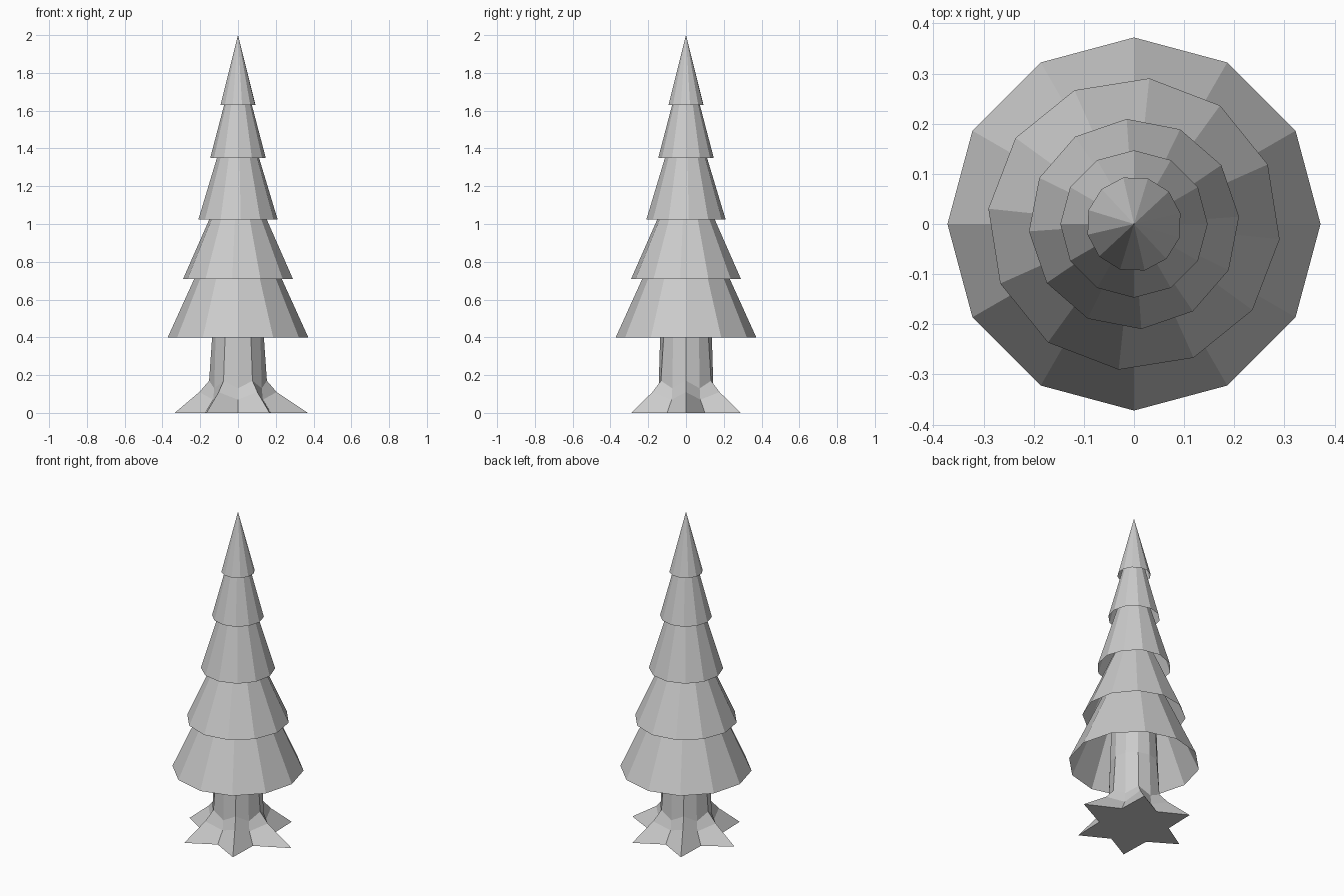
import bpy, bmesh
from math import sin, cos, radians

if "Cube" in bpy.data.objects:
    bpy.data.objects.remove(bpy.data.objects["Cube"])

SIDES = 12


def finish(bm, name):
    bmesh.ops.recalc_face_normals(bm, faces=bm.faces)
    mesh = bpy.data.meshes.new(name)
    bm.to_mesh(mesh)
    bm.free()
    obj = bpy.data.objects.new(name, mesh)
    bpy.context.collection.objects.link(obj)
    return obj


def foliage(name, z, radius, apex, turn):
    """Hollow cone, open underneath."""
    bm = bmesh.new()
    tip = bm.verts.new((0, 0, apex))
    rim = [bm.verts.new((radius * cos(radians(turn + 30 * i)),
                         radius * sin(radians(turn + 30 * i)), z)) for i in range(SIDES)]
    for i in range(SIDES):
        bm.faces.new((rim[i], rim[(i + 1) % SIDES], tip))
    return finish(bm, name)


# Foliage tiers, bottom to top: rim height, rim radius, apex height, rotation
tiers = [(0.40, 0.372, 1.22, 0), (0.71, 0.292, 1.37, -6), (1.025, 0.21, 1.72, 4),
         (1.35, 0.147, 1.91, 0), (1.63, 0.095, 2.0, 13)]
for n, tier in enumerate(tiers, 1):
    foliage(f"foliage_tier_{n}", *tier)

# Trunk with six flared roots: each ring alternates (root r, z) and (valley r, z)
rings = [((0.335, 0.0), (0.20, 0.0)),
         ((0.205, 0.11), (0.152, 0.07)),
         ((0.153, 0.17), (0.145, 0.13)),
         ((0.137, 0.40), (0.137, 0.40)),
         ((0.125, 0.75), (0.125, 0.75))]
bm = bmesh.new()
loops = []
for k, ring in enumerate(rings):
    loop = []
    for i in range(SIDES):
        r, z = ring[i % 2]
        if k == 0 and i == 0:
            r = 0.37  # the right-hand root is longer
        a = radians(30 * i)
        loop.append(bm.verts.new((r * cos(a), r * sin(a), z)))
    loops.append(loop)
for low, high in zip(loops, loops[1:]):
    for i in range(SIDES):
        j = (i + 1) % SIDES
        bm.faces.new((low[i], low[j], high[j], high[i]))
bm.faces.new(loops[0][::-1])
bm.faces.new(loops[-1])
finish(bm, "trunk_with_roots")
